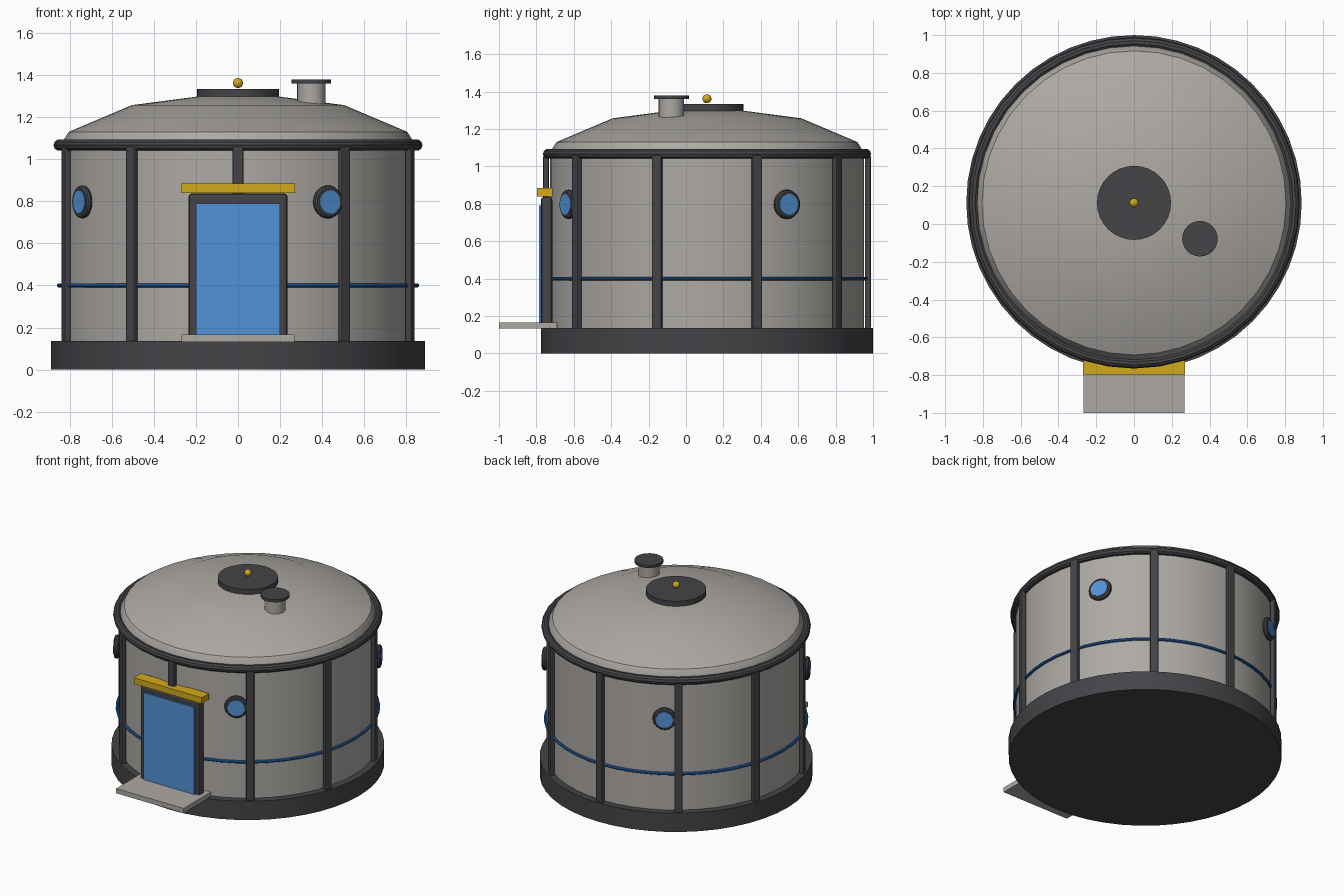
import bpy, bmesh, math
from mathutils import Vector

if "Cube" in bpy.data.objects:
    bpy.data.objects.remove(bpy.data.objects["Cube"])

CY = 0.112  # y of the round body's axis


def mat(name, rgb):
    m = bpy.data.materials.new(name)
    m.diffuse_color = (*rgb, 1)
    m.use_nodes = True
    m.node_tree.nodes["Principled BSDF"].inputs["Base Color"].default_value = m.diffuse_color
    return m


GREY = mat("warm_grey", (0.42, 0.40, 0.375))
DARK = mat("dark_grey", (0.058, 0.057, 0.064))
GLASS = mat("light_blue", (0.085, 0.29, 0.68))
BLUE = mat("band_blue", (0.02, 0.15, 0.50))
GOLD = mat("gold", (0.65, 0.40, 0.01))


def finish(name, material, smooth=True):
    o = bpy.context.object
    o.name = name
    o.data.materials.append(material)
    if smooth:
        bpy.ops.object.shade_smooth_by_angle(angle=math.radians(35))
    return o


def cylinder(name, material, r, z0, z1, x=0, y=CY, sides=32):
    bpy.ops.mesh.primitive_cylinder_add(vertices=sides, radius=r, depth=z1 - z0,
                                        location=(x, y, (z0 + z1) / 2))
    return finish(name, material)


def torus(name, material, R, r, loc, rot=(0, 0, 0), seg=48):
    bpy.ops.mesh.primitive_torus_add(major_radius=R, minor_radius=r, major_segments=seg,
                                     minor_segments=10, location=loc, rotation=rot)
    return finish(name, material)


def box(name, material, lo, hi, bevel=0):
    """Box between two corners, with optional rounded edges."""
    bpy.ops.mesh.primitive_cube_add(size=1)
    o = finish(name, material, False)
    size = Vector(hi) - Vector(lo)
    for v in o.data.vertices:
        v.co = Vector(v.co[i] * size[i] for i in range(3))
    o.location = (Vector(lo) + Vector(hi)) / 2
    if bevel:
        b = o.modifiers.new("bevel", 'BEVEL')
        b.width, b.segments = bevel, 2
    return o


def lathe(name, material, profile, sides=40):
    """Spin a (radius, z) profile round the body axis."""
    bm = bmesh.new()
    vs = [bm.verts.new((r, 0, z)) for r, z in profile]
    es = [bm.edges.new(p) for p in zip(vs, vs[1:])]
    bmesh.ops.spin(bm, geom=vs + es, axis=(0, 0, 1), cent=(0, 0, 0),
                   angle=math.tau, steps=sides, use_duplicate=False)
    bmesh.ops.remove_doubles(bm, verts=bm.verts, dist=1e-4)
    bmesh.ops.recalc_face_normals(bm, faces=bm.faces)
    me = bpy.data.meshes.new(name)
    bm.to_mesh(me)
    bm.free()
    o = bpy.data.objects.new(name, me)
    bpy.context.collection.objects.link(o)
    bpy.ops.object.select_all(action='DESELECT')
    o.select_set(True)
    bpy.context.view_layer.objects.active = o
    o.location.y = CY
    return finish(name, material)


# Round base, wall and domed roof
cylinder("base", DARK, 0.888, 0, 0.135, sides=48)
lathe("wall", GREY, [(0, 0.12), (0.84, 0.12), (0.84, 1.06), (0, 1.06)], 48)
lathe("roof", GREY, [(0, 1.05), (0.835, 1.05), (0.83, 1.09), (0.805, 1.13),
                     (0.505, 1.257), (0.2, 1.297), (0, 1.305)])
torus("roof_rim", DARK, 0.85, 0.027, (0, CY, 1.067), seg=40)
torus("blue_band", BLUE, 0.851, 0.01, (0, CY, 0.4))

# Ten wall ribs
for i in range(10):
    a = i * math.tau / 10
    rib = box(f"rib_{i + 1}", DARK, (-0.027, -0.016, 0.13), (0.027, 0.016, 1.06), 0.008)
    rib.location.x = 0.86 * math.sin(a)
    rib.location.y = CY - 0.86 * math.cos(a)
    rib.rotation_euler.z = a

# Four portholes
for i, deg in enumerate((30, 120, 210, 300)):
    a = math.radians(deg)
    d = Vector((math.sin(a), -math.cos(a), 0))
    rot = d.to_track_quat('Z', 'Y').to_euler()
    c = Vector((0, CY, 0.797))
    torus(f"porthole_ring_{i + 1}", DARK, 0.062, 0.017, c + d * 0.855, rot, 24)
    bpy.ops.mesh.primitive_cylinder_add(vertices=24, radius=0.056, depth=0.05,
                                        location=c + d * 0.85, rotation=rot)
    finish(f"porthole_glass_{i + 1}", GLASS)

# Doorway
box("door_frame", DARK, (-0.236, -0.776, 0.13), (0.236, -0.715, 0.838), 0.018)
box("door_panel", GLASS, (-0.2, -0.785, 0.165), (0.2, -0.76, 0.79))
box("door_lintel", GOLD, (-0.27, -0.797, 0.84), (0.27, -0.715, 0.884))
box("door_step", GREY, (-0.268, -1.0, 0.132), (0.268, -0.69, 0.166))

# Roof hatch, beacon and vent
cylinder("roof_hatch", DARK, 0.196, 1.285, 1.333)
bpy.ops.mesh.primitive_uv_sphere_add(segments=16, ring_count=10, radius=0.024,
                                     location=(0, CY, 1.362))
finish("beacon", GOLD)
cylinder("vent_pipe", GREY, 0.068, 1.22, 1.36, 0.349, -0.078, 24)
cylinder("vent_cap", DARK, 0.094, 1.359, 1.378, 0.349, -0.078, 24)
